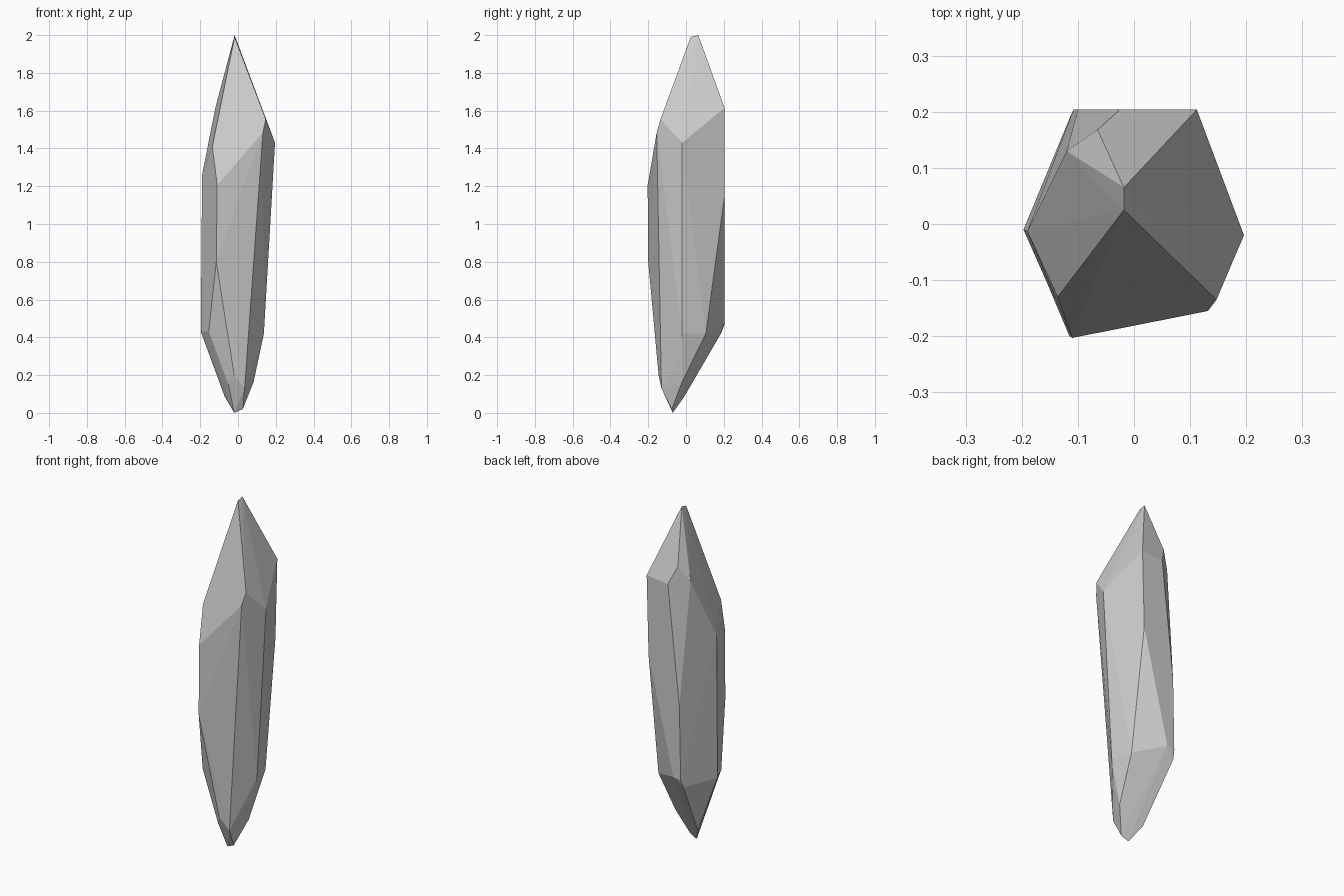
import bpy, bmesh, math

# Corner points of the cut stone, grouped by zone
tip = [(-.018, .025, 1.99), (-.018, .065, 2.0)]
shoulder = [(.147, -.135, 1.555), (.132, -.155, 1.485), (-.11, -.203, 1.205),
            (-.136, -.13, 1.41), (-.19, -.013, 1.26), (-.12, .13, 1.615),
            (-.065, .168, 1.70), (-.025, .204, 1.60), (.112, .204, 1.615),
            (.196, -.02, 1.43)]
waist = [(.1, .204, 1.15), (-.1, .204, .9), (-.115, -.2, .8)]
base = [(.137, -.02, .42), (.105, .105, .42), (-.06, .204, .48),
        (-.108, .204, .47), (-.115, .188, .425), (-.197, -.01, .43),
        (-.155, -.105, .43), (.105, -.04, .29)]
foot = [(.083, -.02, .165), (-.02, -.145, .2), (.035, -.13, .13),
        (-.05, -.115, .15), (-.07, -.01, .085), (.025, -.075, .02),
        (-.02, -.07, 0)]

# Flat-faced crystal shard wrapped around the corners
bm = bmesh.new()
for p in tip + shoulder + waist + base + foot:
    bm.verts.new(p)
res = bmesh.ops.convex_hull(bm, input=bm.verts)
loose = [v for v in bm.verts if not v.link_faces]
bmesh.ops.delete(bm, geom=loose, context='VERTS')
bmesh.ops.dissolve_limit(bm, angle_limit=math.radians(1.5),
                         verts=bm.verts, edges=bm.edges)
bmesh.ops.recalc_face_normals(bm, faces=bm.faces)
mesh = bpy.data.meshes.new("crystal_shard")
bm.to_mesh(mesh)
bm.free()
shard = bpy.data.objects.new("crystal_shard", mesh)
bpy.context.collection.objects.link(shard)
